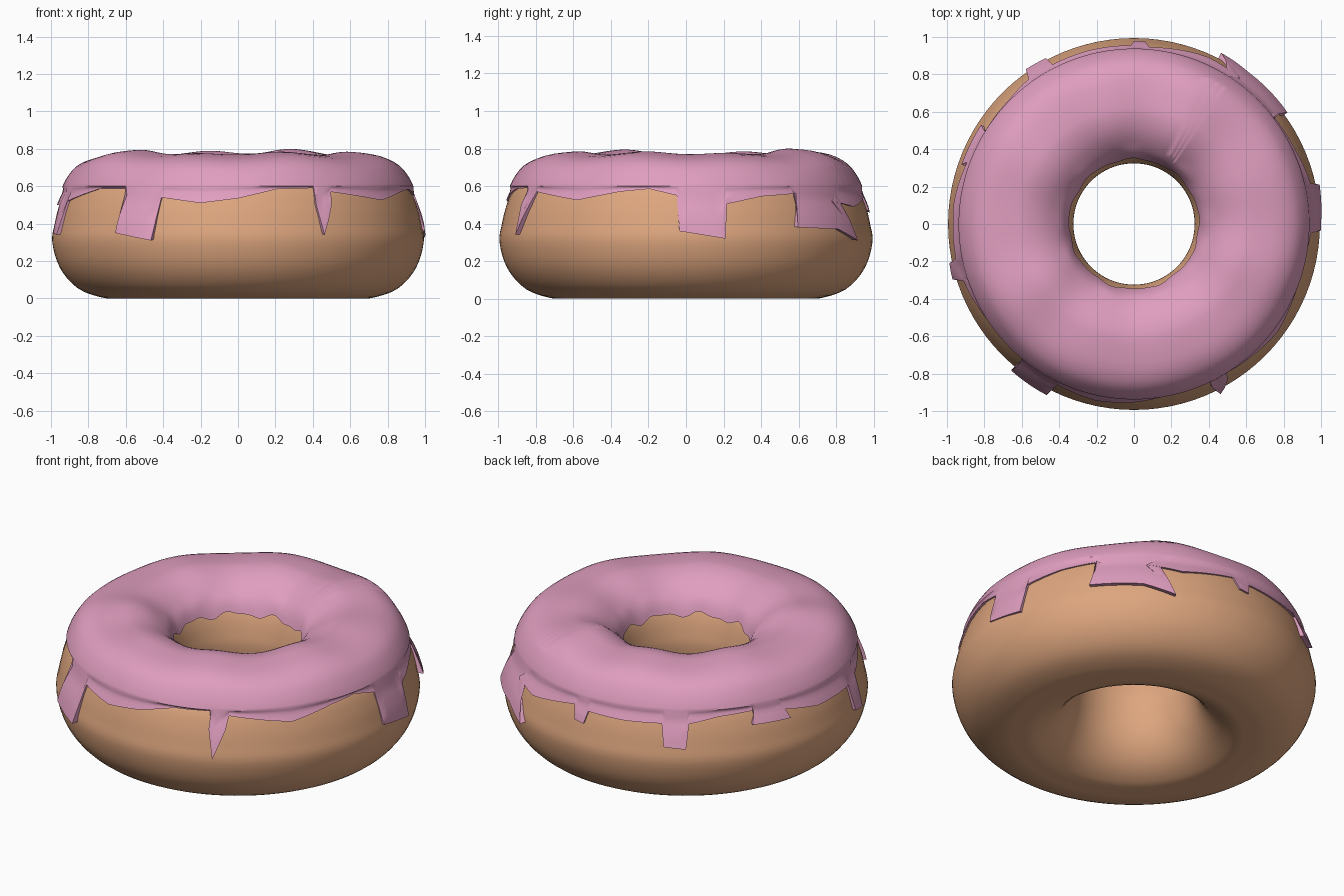
import bpy, bmesh, math

cube = bpy.data.objects.get("Cube")
if cube:
    bpy.data.objects.remove(cube, do_unlink=True)


def material(name, rgb):
    mat = bpy.data.materials.new(name)
    mat.use_nodes = True
    colour = (*rgb, 1)
    mat.diffuse_color = colour
    bsdf = next(n for n in mat.node_tree.nodes if n.type == 'BSDF_PRINCIPLED')
    bsdf.inputs["Base Color"].default_value = colour
    return mat


def lerp(a, b, t):
    return a + (b - a) * t


def smooth_path(points, steps, closed=False):
    """Catmull-Rom curve through the given profile points."""
    count = len(points)
    path = []

    def at(i):
        return points[i % count] if closed else points[max(0, min(count - 1, i))]

    for i in range(count if closed else count - 1):
        a, b, c, d = (at(i + k) for k in (-1, 0, 1, 2))
        for s in range(steps):
            t = s / steps
            path.append(tuple(
                0.5 * (2 * q + (r - p) * t + (2 * p - 5 * q + 4 * r - s3) * t * t
                       + (3 * q - p - 3 * r + s3) * t ** 3)
                for p, q, r, s3 in zip(a, b, c, d)))
    if not closed:
        path.append(points[-1])
    return path


def ring_mesh(name, columns, mat, closed_rows):
    """Join columns of (angle, radius, height) points into a ring."""
    bm = bmesh.new()
    grid = [[bm.verts.new((r * math.cos(a), r * math.sin(a), z)) for a, r, z in col]
            for col in columns]
    rows = len(grid[0])
    for i, col in enumerate(grid):
        nxt = grid[(i + 1) % len(grid)]
        for j in range(rows if closed_rows else rows - 1):
            k = (j + 1) % rows
            bm.faces.new((col[j], nxt[j], nxt[k], col[k]))
    bmesh.ops.recalc_face_normals(bm, faces=bm.faces)
    mesh = bpy.data.meshes.new(name)
    bm.to_mesh(mesh)
    bm.free()
    mesh.materials.append(mat)
    obj = bpy.data.objects.new(name, mesh)
    bpy.context.collection.objects.link(obj)
    bpy.ops.object.select_all(action='DESELECT')
    obj.select_set(True)
    bpy.context.view_layer.objects.active = obj
    bpy.ops.object.shade_smooth_by_angle(angle=math.radians(45))
    return obj


dough_brown = material("dough_brown", (0.73, 0.38, 0.21))
icing_pink = material("icing_pink", (0.74, 0.34, 0.52))

# Dough: lathed closed profile, flat underneath
outer_side = [(0.7, 0), (0.85, 0.05), (0.95, 0.16), (0.993, 0.3), (0.98, 0.4),
              (0.955, 0.5), (0.915, 0.59)]
top_side = [(0.83, 0.68), (0.7, 0.73), (0.58, 0.735), (0.48, 0.7), (0.41, 0.65)]
inner_side = [(0.365, 0.58), (0.335, 0.48), (0.325, 0.38), (0.355, 0.2),
              (0.44, 0.07), (0.57, 0)]
dough_path = [(r, max(z, 0)) for r, z in
              smooth_path(outer_side + top_side + inner_side, 4, True)]
SEGMENTS = 96
ring_mesh("dough", [[(math.tau * i / SEGMENTS, r, z) for r, z in dough_path]
                    for i in range(SEGMENTS)], dough_brown, True)

# Icing: lower edge as (angle in degrees, height), with the drips
edge = [(13, .505), (25, .545), (38.7, .56), (36, .38), (53, .37), (63, .31),
        (54, .52), (66, .49), (85, .545), (86.5, .47), (90, .46), (91, .53),
        (104, .525), (117, .53), (118, .41), (125, .4), (126, .53), (136, .56),
        (149, .57), (147, .5), (161, .49), (156, .55), (173, .5), (191, .5),
        (192, .35), (197, .34), (198.5, .52), (217, .585), (231, .585),
        (230, .35), (243, .31), (244.5, .54), (258, .51), (270, .535),
        (283, .585), (296, .59), (295.5, .5), (297, .34), (301, .5),
        (302, .57), (323, .525), (338, .57), (348, .585), (357, .55),
        (358, .36), (372, .32)]
rim = []
for (a, z), (b, y) in zip(edge, edge[1:] + [(edge[0][0] + 360, edge[0][1])]):
    steps = max(1, math.ceil(abs(b - a) / 3))
    rim += [(lerp(a, b, s / steps), lerp(z, y, s / steps)) for s in range(steps)]
upper_angles = sorted(a for a, z in rim)


def dough_radius(height):
    for (r, z), (q, y) in zip(outer_side[3:], outer_side[4:]):
        if z <= height <= y:
            return lerp(r, q, (height - z) / (y - z))
    return outer_side[-1][0]


BUMPS = [(63, .035), (104, .025), (150, .02), (212, .03), (250, .012),
         (292, .02), (340, .02), (20, .012)]


def lump(deg):
    total = 0
    for centre, size in BUMPS:
        gap = (deg - centre + 180) % 360 - 180
        total += size * math.exp(-(gap / 15) ** 2)
    return total


icing_top = smooth_path([(0.938, 0.6), (0.915, 0.645), (0.865, 0.705), (0.78, 0.745),
                         (0.65, 0.763), (0.57, 0.76), (0.48, 0.73), (0.4, 0.675),
                         (0.365, 0.63), (0.347, 0.585)], 3)
DRIP_ROWS = 5
columns = []
for (low_deg, low_z), high_deg in zip(rim, upper_angles):
    column = []
    # Hanging edge, following the dough and lifting off slightly at the tips
    for row in range(DRIP_ROWS):
        t = 1 - row / DRIP_ROWS
        z = lerp(0.6, low_z, t)
        angle = math.radians(lerp(high_deg, low_deg, t))
        lift = 0.014 + 0.11 * max(0, 0.55 - z) * abs(math.sin(2 * angle))
        r = lerp(icing_top[0][0], dough_radius(z) + lift, min(1, t * 2))
        if row == 0:
            column.append((angle, r - 0.035, z + 0.005))
        column.append((angle, r, z))
    # Lumpy top and wavy inner edge
    angle = math.radians(high_deg)
    wave = 0.012 * math.sin(9 * angle) + 0.007 * math.sin(16 * angle + 1)
    for r, z in icing_top:
        weight = max(0, min(1, (z - 0.6) / 0.15))
        inner = max(0, min(1, (0.42 - r) / 0.07))
        column.append((angle, r + 0.3 * wave * inner,
                       z + lump(high_deg) * weight + wave * inner))
    last = column[-1]
    column.append((angle, last[1] + 0.04, last[2] + 0.005))
    columns.append(column)
ring_mesh("icing", columns, icing_pink, False)
